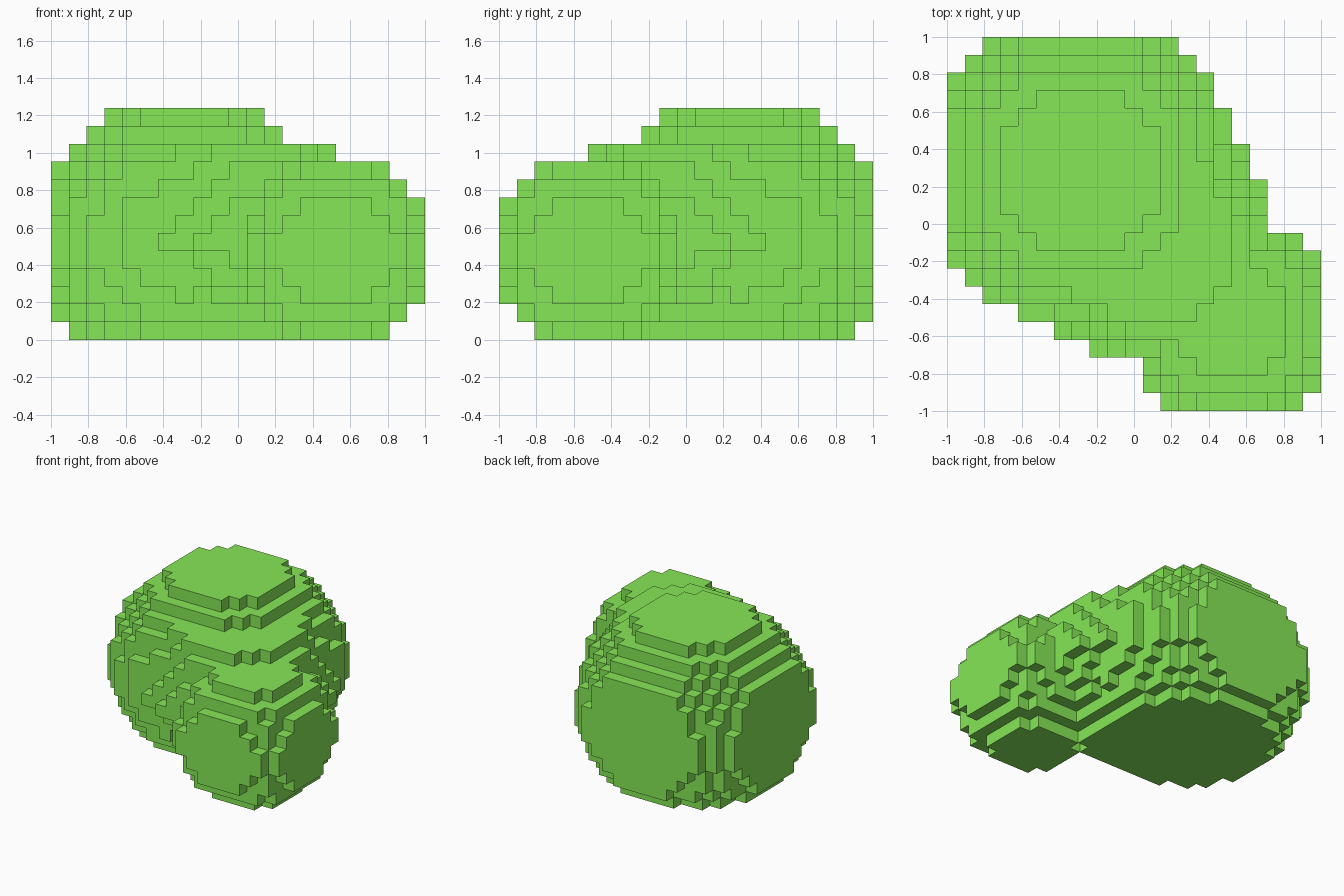
import bpy, bmesh, math
from mathutils import Vector

if "Cube" in bpy.data.objects:
    bpy.data.objects.remove(bpy.data.objects["Cube"])

WIDE, TALL = 21, 13          # block grid
CELL = 2 / WIDE

# Round lobes: centre in cells, squared radius, vertical flattening
LOBES = (
    (Vector((7, 13, 5.2)), 77, 1.225),      # large
    (Vector((15.5, 4.5, 4.5)), 33, 1.1),    # small
)
# Saddle between the lobes: squared radius of each layer, bottom to top
SADDLE = Vector((10.96, 9.04))
SADDLE_LAYERS = (8, 15, 22, 31, 38, 50.2, 45, 38, 33, 29, 25)


def filled(cell):
    if not all(0 <= c < n for c, n in zip(cell, (WIDE, WIDE, TALL))):
        return False
    for centre, reach, squash in LOBES:
        d = Vector(cell) - centre
        if d.x ** 2 + d.y ** 2 + squash * d.z ** 2 <= reach:
            return True
    x, y, z = cell
    return (z < len(SADDLE_LAYERS)
            and (Vector((x, y)) - SADDLE).length_squared <= SADDLE_LAYERS[z])


def add_outer_faces(bm, cell):
    # One square on every side that borders empty space
    for axis in range(3):
        for side in (-1, 1):
            neighbour = list(cell)
            neighbour[axis] += side
            if filled(neighbour):
                continue
            u, v = (axis + 1) % 3, (axis + 2) % 3
            corners = []
            for a, b in ((0, 0), (1, 0), (1, 1), (0, 1)):
                p = Vector(cell)
                p[axis] += side > 0
                p[u] += a
                p[v] += b
                corners.append(bm.verts.new(p * CELL - Vector((1, 1, 0))))
            bm.faces.new(corners if side > 0 else corners[::-1])


# Green material
green = bpy.data.materials.new("leaf_green")
green.use_nodes = True
colour = (0.26, 0.88, 0.105, 1)
green.diffuse_color = colour
green.node_tree.nodes["Principled BSDF"].inputs["Base Color"].default_value = colour

# Blocky two-lobed body
bm = bmesh.new()
for x in range(WIDE):
    for y in range(WIDE):
        for z in range(TALL):
            if filled((x, y, z)):
                add_outer_faces(bm, (x, y, z))
bmesh.ops.remove_doubles(bm, verts=bm.verts, dist=CELL / 10)
bmesh.ops.dissolve_limit(bm, angle_limit=math.radians(1), verts=bm.verts, edges=bm.edges)

mesh = bpy.data.meshes.new("blocky_bush")
bm.to_mesh(mesh)
bm.free()
mesh.materials.append(green)
bush = bpy.data.objects.new("blocky_bush", mesh)
bpy.context.collection.objects.link(bush)
